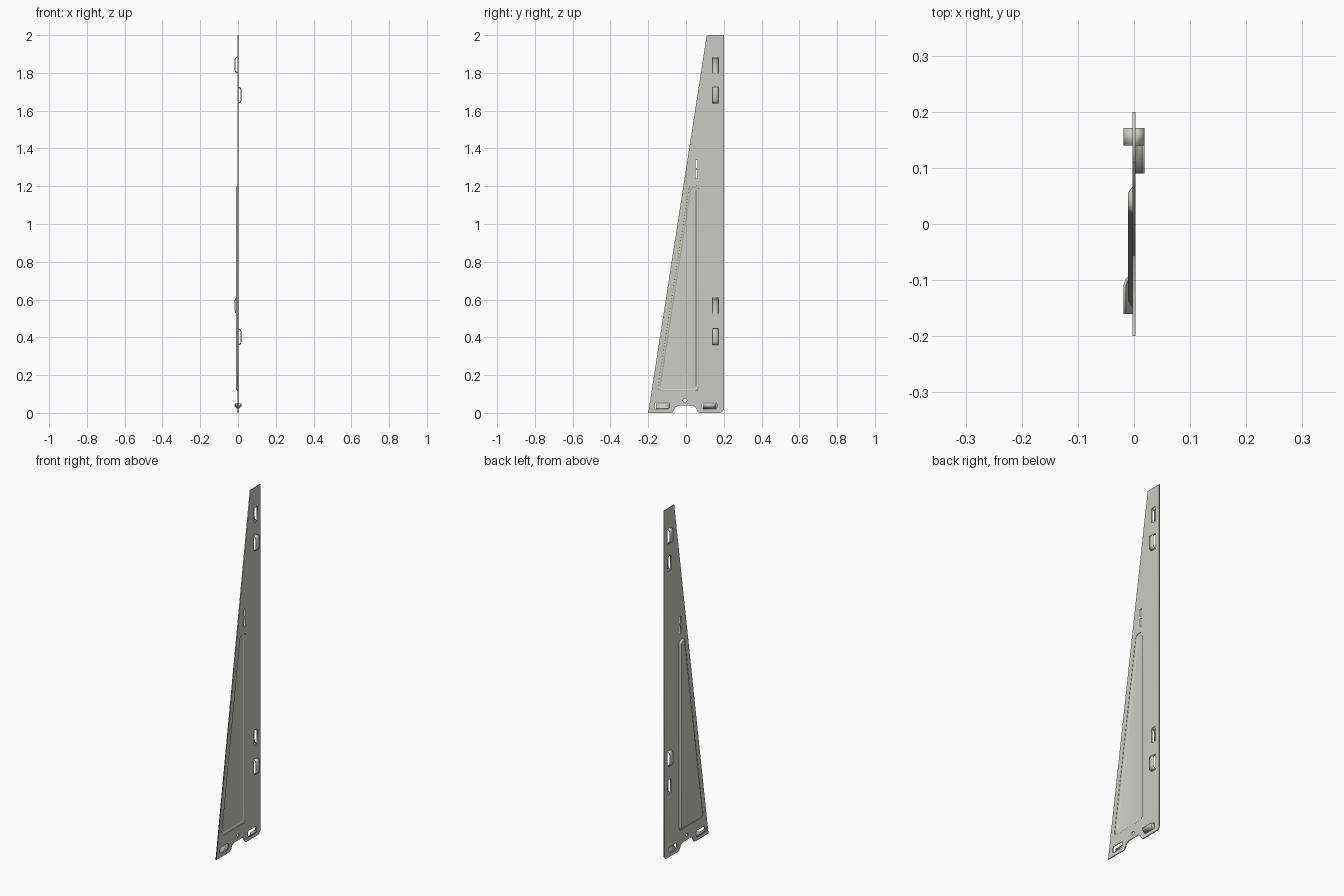
import bpy
import bmesh
from math import cos, sin, tau
from mathutils import Matrix, Vector

cube = bpy.data.objects.get("Cube")
if cube:
    bpy.data.objects.remove(cube, do_unlink=True)

THICK = 0.005
DEPTH = 0.0165

metal = bpy.data.materials.new("pale grey metal")
metal.use_nodes = True
metal.diffuse_color = (0.6, 0.6, 0.55, 1)
metal.node_tree.nodes["Principled BSDF"].inputs["Base Color"].default_value = metal.diffuse_color


def add_object(name, data):
    obj = bpy.data.objects.new(name, data)
    bpy.context.collection.objects.link(obj)
    bpy.ops.object.select_all(action="DESELECT")
    obj.select_set(True)
    bpy.context.view_layer.objects.active = obj
    return obj


def rounded(corners, radius, steps=6):
    """Outline in (y, z) with every corner eased by a short curve."""
    points = []
    for i, c in enumerate(corners):
        c = Vector(c)
        ends = []
        for other in (corners[i - 1], corners[(i + 1) % len(corners)]):
            d = Vector(other) - c
            ends.append(c + d.normalized() * min(radius, d.length * 0.45))
        for k in range(steps + 1):
            t = k / steps
            points.append(ends[0] * (1 - t) ** 2 + c * 2 * t * (1 - t) + ends[1] * t * t)
    return points


def box(y0, y1, z0, z1):
    return [(y0, z0), (y1, z0), (y1, z1), (y0, z1)]


def bent_sheet(name, rows):
    """Sheet of quads through rows of points, thickened evenly."""
    bm = bmesh.new()
    grid = [[bm.verts.new(p) for p in row] for row in rows]
    for a, b in zip(grid, grid[1:]):
        for i in range(len(a) - 1):
            bm.faces.new((a[i], a[i + 1], b[i + 1], b[i]))
    finish_sheet(name, bm)


def finish_sheet(name, bm):
    bmesh.ops.recalc_face_normals(bm, faces=bm.faces)
    mesh = bpy.data.meshes.new(name)
    bm.to_mesh(mesh)
    bm.free()
    mesh.materials.append(metal)
    obj = add_object(name, mesh)
    solid = obj.modifiers.new("thickness", "SOLIDIFY")
    solid.thickness = THICK
    solid.offset = 0
    bpy.ops.object.shade_smooth_by_angle()


# Part positions
bridges = [("top_bridge", 1.80, 1.885, -1), ("upper_bridge", 1.64, 1.725, 1),
           ("middle_bridge", 0.525, 0.61, -1), ("lower_bridge", 0.36, 0.445, 1)]
hooks = [("front_hook", -0.16, -0.09, -1), ("back_hook", 0.09, 0.16, 1)]
BRIDGE_Y = (0.14, 0.171)
panel_rim = [(-0.152, 0.115), (0.066, 0.115), (0.066, 1.205), (0.018, 1.205)]
panel_floor = [(-0.138, 0.127), (0.055, 0.127), (0.055, 1.193), (0.028, 1.193)]

# Flat tapered plate with its openings
outline = [(-0.2, 0), (-0.075, 0), (-0.065, 0.012), (-0.056, 0.03), (-0.04, 0.038),
           (0.035, 0.038), (0.05, 0.03), (0.058, 0.012), (0.07, 0), (0.185, 0),
           (0.2, 0.018), (0.2, 2), (0.11, 2)]
hole = [(-0.005 + 0.01 * cos(tau * i / 16), 0.066 + 0.01 * sin(tau * i / 16)) for i in range(16)]
loops = [outline, hole, rounded(panel_rim, 0.025)]
loops += [box(*BRIDGE_Y, z0, z1) for _, z0, z1, _ in bridges]
loops += [rounded(box(y0 - 0.005, y1 + 0.003, 0.02, 0.056), 0.012) for _, y0, y1, _ in hooks]
loops += [box(0.049, 0.061, 1.24, 1.285), box(0.049, 0.061, 1.297, 1.34)]

curve = bpy.data.curves.new("plate", "CURVE")
curve.dimensions = "2D"
curve.fill_mode = "BOTH"
curve.extrude = THICK / 2
for loop in loops:
    spline = curve.splines.new("POLY")
    spline.points.add(len(loop) - 1)
    for point, (y, z) in zip(spline.points, loop):
        point.co = (y, z, 0, 1)
    spline.use_cyclic_u = True
curve.materials.append(metal)
plate = add_object("plate", curve)
bpy.ops.object.convert(target="MESH")
plate = bpy.context.object
# Stand the flat shape up in the y-z plane
plate.data.transform(Matrix(((0, 0, 1, 0), (1, 0, 0, 0), (0, 1, 0, 0), (0, 0, 0, 1))))

# Pressed triangular panel
bm = bmesh.new()
rim = [bm.verts.new((0, y, z)) for y, z in rounded(panel_rim, 0.025)]
floor = [bm.verts.new((-0.008, y, z)) for y, z in rounded(panel_floor, 0.018)]
for i in range(len(rim)):
    bm.faces.new((rim[i - 1], rim[i], floor[i], floor[i - 1]))
bm.faces.new(floor)
finish_sheet("pressed_panel", bm)

# Raised strap bridges
for name, z0, z1, side in bridges:
    profile = [(z0, 0), (z0 + 0.006, 0.75), (z0 + 0.016, 1),
               (z1 - 0.016, 1), (z1 - 0.006, 0.75), (z1, 0)]
    bent_sheet(name, [[(side * DEPTH * d, y, z) for z, d in profile] for y in BRIDGE_Y])

# Scooped hooks at the foot, closed at the rear end and below
section = [(0.022, 0), (0.034, 0.85), (0.038, 1), (0.05, 1)]
for name, y0, y1, side in hooks:
    stations = [(y0, 1), (y1 - 0.02, 1), (y1 - 0.008, 0.75), (y1, 0)]
    bent_sheet(name, [[(side * DEPTH * d * k, y, z) for z, d in section] for y, k in stations])
